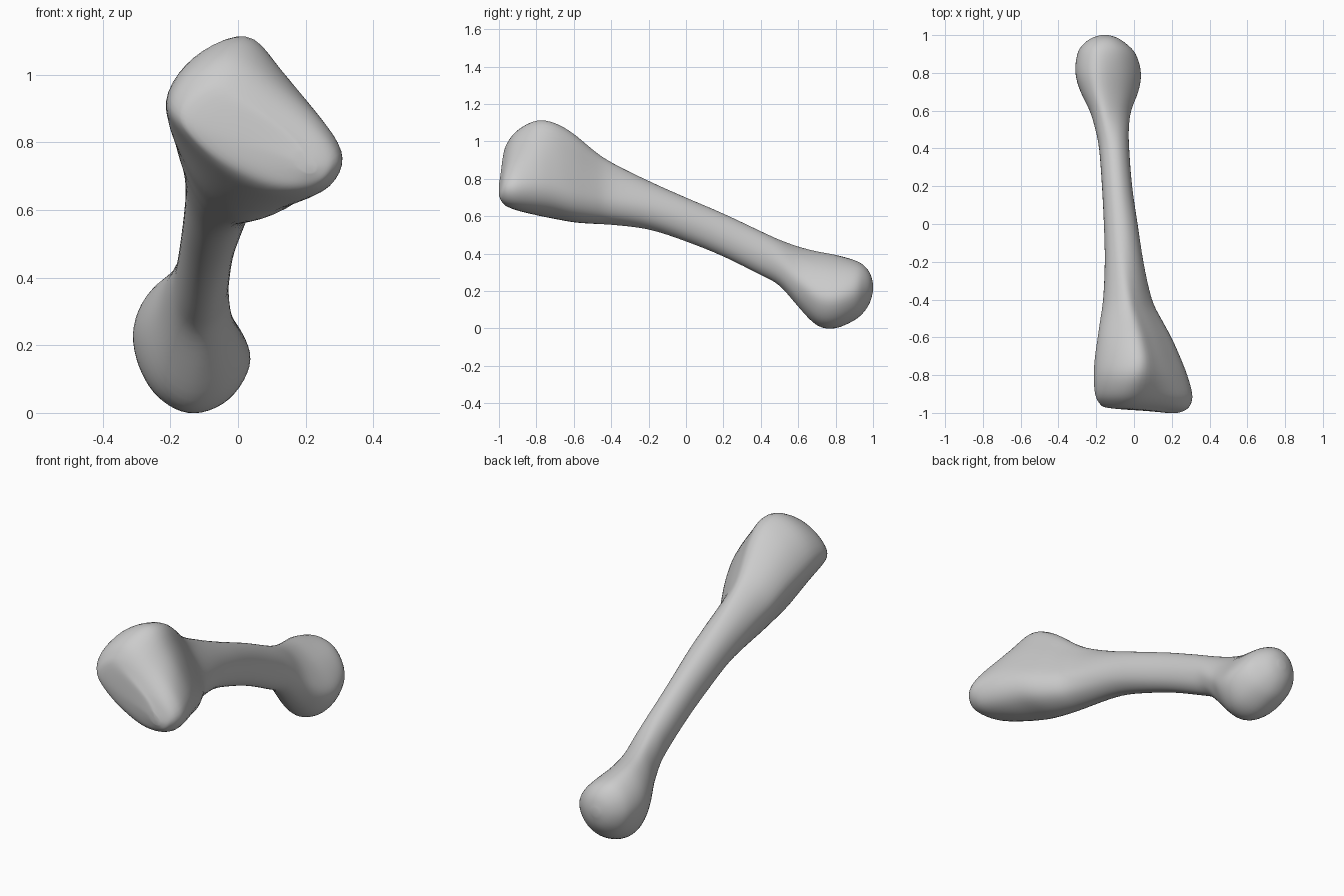
import bpy
import bmesh
import math
from mathutils import Vector

cube = bpy.data.objects.get("Cube")
if cube:
    bpy.data.objects.remove(cube, do_unlink=True)

# Cross-section outlines, counter-clockwise from the model's left, in a unit box
far_knob = [(1, -.3), (.88, .15), (.42, .66), (-.32, 1), (-.79, .72),
            (-1, .2), (-.85, -.4), (-.5, -.82), (.03, -1), (.63, -.8)]
shaft = [(math.cos(math.tau * k / 10), math.sin(math.tau * k / 10)) for k in range(10)]
near_neck = [(1, -.38), (.76, .12), (.42, .62), (.06, 1), (-.62, .74),
             (-1, .2), (-.79, -.35), (-.44, -.8), (.1, -1), (.78, -.8)]
near_face = [(1, -.42), (.77, .08), (.24, .52), (-.45, 1), (-.82, .8),
             (-1, .4), (-.8, -.04), (-.35, -.53), (.25, -.93), (.78, -.9)]
OUTLINES = [far_knob, shaft, near_neck, near_face]

# Stations along the bone: y, x min, x max, z min, z max, outline blend
STATIONS = [
    (-1, .17, .23, .71, .77, 2.6),
    (-.99, .07, .265, .685, .835, 2.8),
    (-.975, -.14, .288, .663, .945, 3),
    (-.95, -.185, .305, .647, 1.005, 2.75),
    (-.9, -.21, .312, .628, 1.065, 2.55),
    (-.8, -.217, .285, .603, 1.118, 2.22),
    (-.7, -.21, .245, .583, 1.103, 2),
    (-.6, -.195, .2, .565, 1.045, 2),
    (-.5, -.18, .145, .558, .96, 1.92),
    (-.4, -.165, .095, .553, .89, 1.75),
    (-.2, -.155, .05, .53, .79, 1.3),
    (0, -.16, .02, .465, .7, 1),
    (.2, -.17, -.01, .385, .615, 1),
    (.4, -.185, -.025, .285, .52, 1),
    (.5, -.205, -.027, .23, .475, .75),
    (.6, -.235, -.015, .115, .44, .25),
    (.7, -.285, .025, .012, .415, 0),
    (.8, -.313, .04, -.002, .397, .05),
    (.9, -.302, .012, .042, .368, .4),
    (.95, -.272, -.035, .085, .34, .7),
    (.985, -.225, -.085, .14, .295, .9),
    (1, -.175, -.135, .2, .24, 1),
]


def smooth_between(a, b, c, d, t):
    """Curve from b to c that passes through all control values."""
    return tuple(q + t / 2 * (r - p + t * (2 * p - 5 * q + 4 * r - s
                 + t * (3 * (q - r) + s - p))) for p, q, r, s in zip(a, b, c, d))


def refine_open(rows, steps):
    last = len(rows) - 1
    result = []
    for i in range(last):
        four = [rows[min(max(i + k, 0), last)] for k in (-1, 0, 1, 2)]
        result += [smooth_between(*four, k / steps) for k in range(steps)]
    return result + [rows[last]]


def refine_closed(points, steps):
    count = len(points)
    return [smooth_between(*[points[(i + k) % count] for k in (-1, 0, 1, 2)], j / steps)
            for i in range(count) for j in range(steps)]


def fit(values, low, high):
    """Stretch values so that they span exactly low to high."""
    small, large = min(values), max(values)
    return [low + (v - small) / (large - small) * (high - low) for v in values]


def section(station):
    y, x_min, x_max, z_min, z_max, blend = station
    blend = min(max(blend, 0), len(OUTLINES) - 1)
    index = min(int(blend), len(OUTLINES) - 2)
    part = blend - index
    mixed = [Vector(p).lerp(Vector(q), part)
             for p, q in zip(OUTLINES[index], OUTLINES[index + 1])]
    outline = refine_closed(mixed, 5)
    xs = fit([p[0] for p in outline], x_min, x_max)
    zs = fit([p[1] for p in outline], z_min, z_max)
    return [(x, y, z) for x, z in zip(xs, zs)]


# Skin the sections into one closed body
bm = bmesh.new()
rings = [[bm.verts.new(p) for p in section(s)] for s in refine_open(STATIONS, 4)]
for ring, following in zip(rings, rings[1:]):
    for i in range(len(ring)):
        j = (i + 1) % len(ring)
        bm.faces.new((ring[i], ring[j], following[j], following[i]))
for ring in (rings[0], rings[-1]):
    centre = sum((v.co for v in ring), Vector()) / len(ring)
    tip = bm.verts.new(centre)
    for i in range(len(ring)):
        bm.faces.new((ring[i], ring[(i + 1) % len(ring)], tip))

# Soften the surface, keeping the end tips in place
ends = {v for ring in (rings[0], rings[-1]) for v in ring}
for _ in range(5):
    bmesh.ops.smooth_vert(bm, verts=[v for v in bm.verts if v not in ends], factor=.4,
                          use_axis_x=True, use_axis_y=True, use_axis_z=True)
bmesh.ops.recalc_face_normals(bm, faces=bm.faces)
for face in bm.faces:
    face.smooth = True

mesh = bpy.data.meshes.new("bone")
bm.to_mesh(mesh)
bm.free()
bone = bpy.data.objects.new("bone", mesh)
bpy.context.collection.objects.link(bone)

# Plain grey surface
grey = bpy.data.materials.new("light grey")
grey.use_nodes = True
colour = (.6, .6, .6, 1)
grey.diffuse_color = colour
grey.node_tree.nodes["Principled BSDF"].inputs["Base Color"].default_value = colour
mesh.materials.append(grey)
